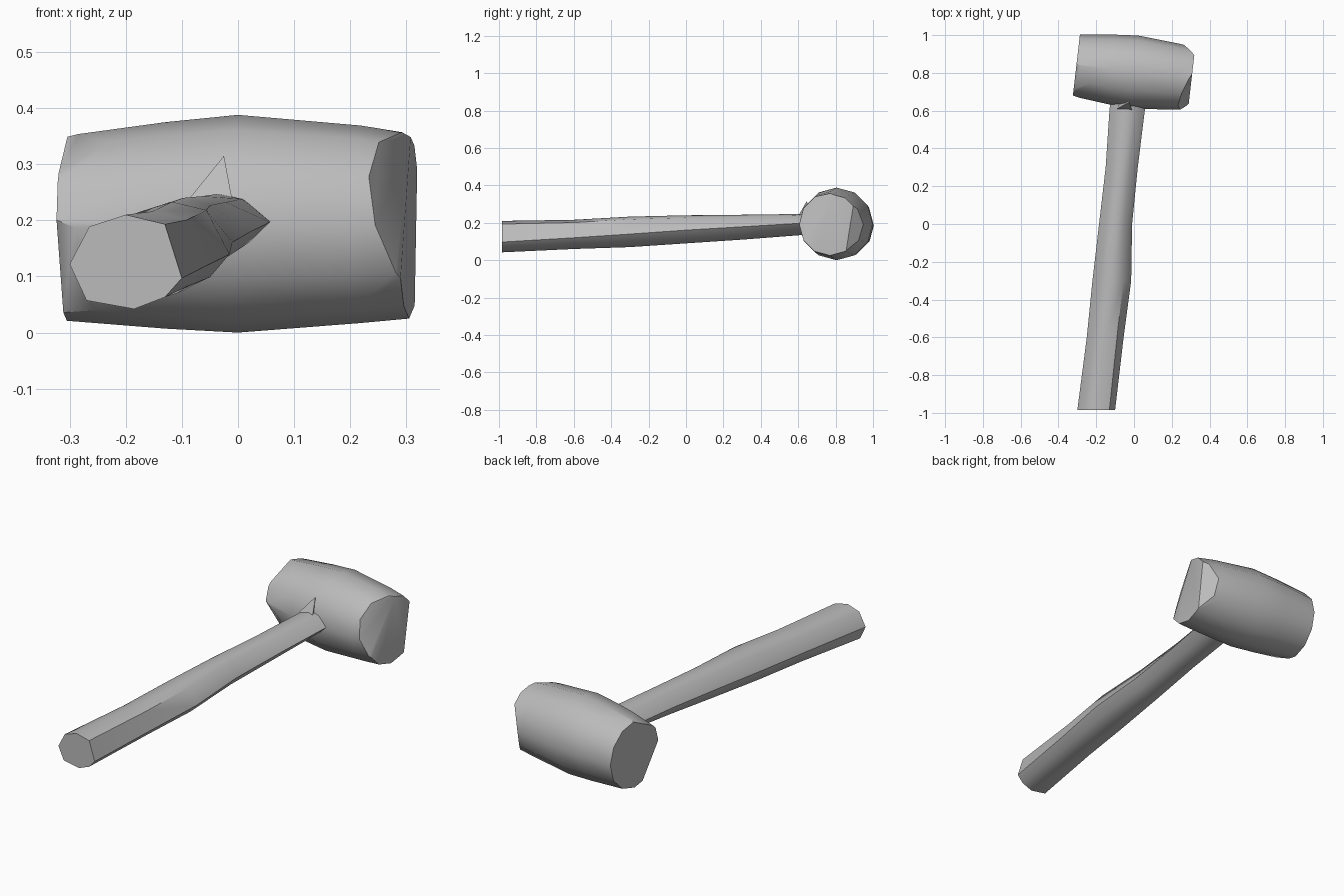
import bpy, bmesh, math
from mathutils import Vector

cube = bpy.data.objects.get("Cube")
if cube:
    bpy.data.objects.remove(cube)

grey = bpy.data.materials.new("worn grey")
grey.use_nodes = True
colour = (0.5, 0.5, 0.5, 1)
grey.diffuse_color = colour
grey.node_tree.nodes["Principled BSDF"].inputs["Base Color"].default_value = colour


def loft(rings):
    """Closed solid through a row of equal-sized rings of points."""
    bm = bmesh.new()
    rows = [[bm.verts.new(p) for p in ring] for ring in rings]
    n = len(rows[0])
    for a, b in zip(rows, rows[1:]):
        for i in range(n):
            j = (i + 1) % n
            bm.faces.new((a[i], a[j], b[j], b[i]))
    bm.faces.new(rows[0])
    bm.faces.new(rows[-1])
    return bm


def chip(bm, a, b, c, centre):
    """Slice off the corner lying beyond the plane through three points."""
    a, b, c = Vector(a), Vector(b), Vector(c)
    normal = (b - a).cross(c - a).normalized()
    if normal.dot(a - centre) < 0:
        normal.negate()
    cut = bmesh.ops.bisect_plane(bm, geom=bm.verts[:] + bm.edges[:] + bm.faces[:],
                                 plane_co=a, plane_no=normal, clear_outer=True)
    edges = [e for e in cut["geom_cut"] if isinstance(e, bmesh.types.BMEdge)]
    bmesh.ops.holes_fill(bm, edges=edges, sides=0)


def finish(bm, name, angle):
    bmesh.ops.recalc_face_normals(bm, faces=bm.faces[:])
    mesh = bpy.data.meshes.new(name)
    bm.to_mesh(mesh)
    bm.free()
    mesh.materials.append(grey)
    obj = bpy.data.objects.new(name, mesh)
    bpy.context.collection.objects.link(obj)
    bpy.ops.object.select_all(action='DESELECT')
    obj.select_set(True)
    bpy.context.view_layer.objects.active = obj
    bpy.ops.object.shade_smooth_by_angle(angle=math.radians(angle))
    return obj


# Barrel-shaped head, turned slightly and chipped at its rims
turn = -0.115
axis = Vector((math.cos(turn), math.sin(turn), 0))
side = Vector((-axis.y, axis.x, 0))
up = Vector((0, 0, 1))
centre = Vector((0, 0.805, 0.194))
SIDES = 12
rings = []
for t, r, z in [(-0.307, 0.165, 0.186), (-0.13, 0.184, 0.191), (0, 0.194, 0.194),
                (0.22, 0.176, 0.193), (0.307, 0.165, 0.19)]:
    mid = centre + axis * t
    mid.z = z
    angles = [2 * math.pi * k / SIDES for k in range(SIDES)]
    rings.append([mid + side * r * math.cos(q) + up * r * math.sin(q) for q in angles])
head = loft(rings)
chips = [
    ((0.31, 0.80, 0.352), (0.29, 0.64, 0.10), (0.245, 0.655, 0.29)),
    ((0.32, 0.895, 0.30), (0.312, 0.86, 0.05), (0.27, 0.94, 0.18)),
    ((-0.327, 0.69, 0.19), (-0.312, 0.79, 0.03), (-0.28, 0.68, 0.16)),
    ((-0.33, 0.69, 0.27), (-0.305, 0.84, 0.345), (-0.27, 0.73, 0.315)),
]
for points in chips:
    chip(head, *points, centre)
finish(head, "mallet_head", 35)

# Handle: an uneven octagon that changes shape towards the head
butt = [(-1, -.05), (-.65, .75), (0, 1), (.7, .8), (1, -.35), (.7, -.75), (.15, -1), (-.7, -.82)]
neck = [(-1, 0), (-.5, .8), (0, 1), (.45, .85), (1, .15), (.6, -.5), (0, -1), (-.6, -.7)]
# y, left edge, right edge, bottom, top
stations = [
    (-0.985, -0.30, -0.10, 0.042, 0.21),
    (-0.60, -0.25, -0.055, 0.06, 0.216),
    (-0.30, -0.22, -0.015, 0.07, 0.233),
    (0.0, -0.185, -0.01, 0.09, 0.24),
    (0.30, -0.15, 0.02, 0.11, 0.243),
    (0.60, -0.13, 0.057, 0.133, 0.247),
    (0.70, -0.12, 0.06, 0.14, 0.247),
]
rings = []
for y, x0, x1, z0, z1 in stations:
    blend = (y + 1) / 1.7
    ring = []
    for p, q in zip(butt, neck):
        u = p[0] + (q[0] - p[0]) * blend
        v = p[1] + (q[1] - p[1]) * blend
        ring.append(((x0 + x1 + u * (x1 - x0)) / 2, y, (z0 + z1 + v * (z1 - z0)) / 2))
    rings.append(ring)
finish(loft(rings), "handle", 48)

# Splinter standing up where the handle meets the head
bm = bmesh.new()
a, b, c, tip = [bm.verts.new(p) for p in
                [(-0.09, 0.61, 0.235), (-0.01, 0.60, 0.235),
                 (-0.05, 0.69, 0.235), (-0.025, 0.645, 0.315)]]
for face in [(a, b, tip), (b, c, tip), (c, a, tip), (a, c, b)]:
    bm.faces.new(face)
finish(bm, "joint_splinter", 20)
